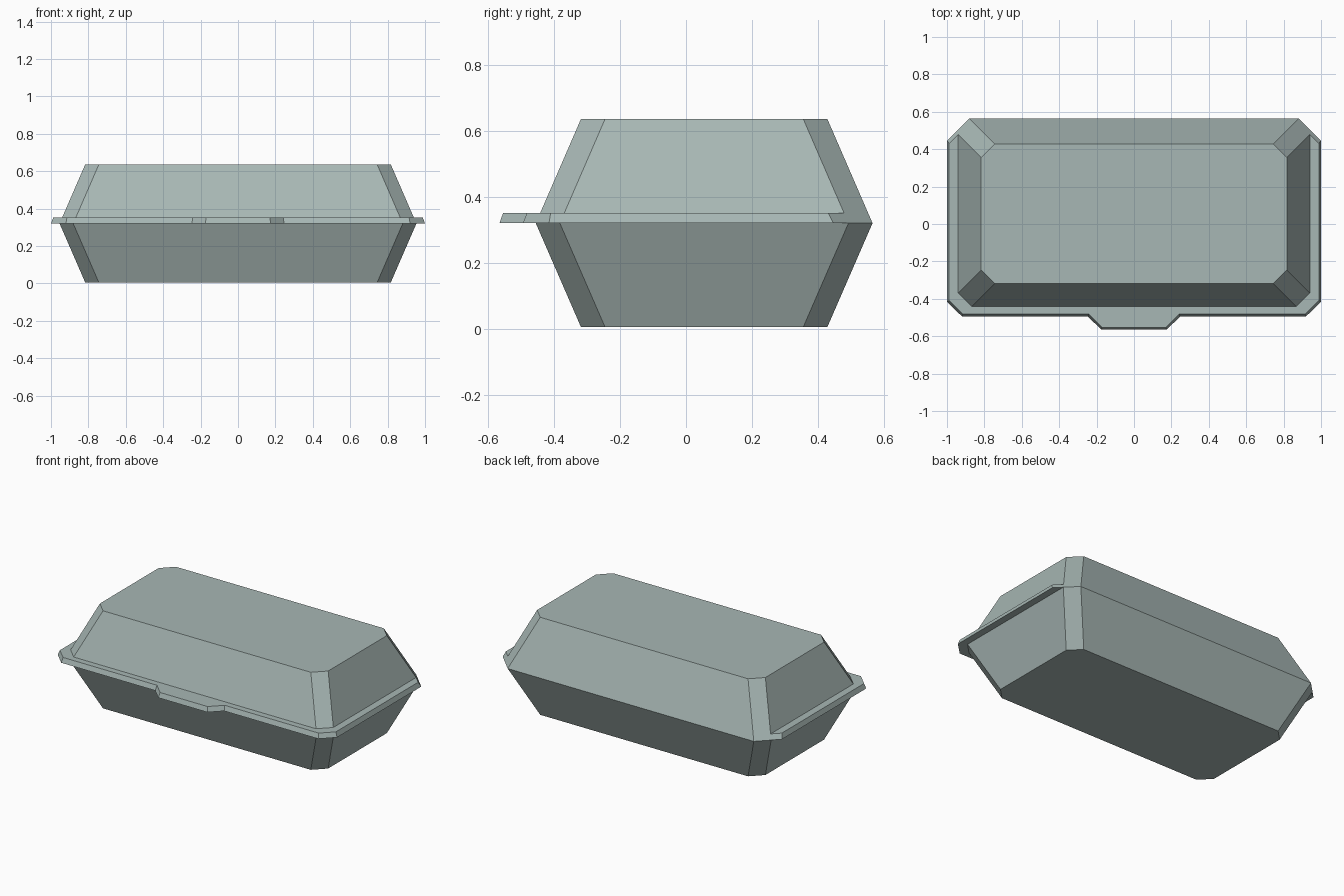
import bpy, bmesh

if "Cube" in bpy.data.objects:
    bpy.data.objects.remove(bpy.data.objects["Cube"])

Z0, ZM, ZF, Z1 = 0.005, 0.320, 0.351, 0.636   # base, seam, flange top, lid top
CY = 0.055                                     # body centre in y
HX, HY, CH = 0.954, 0.51, 0.073                # seam half sizes and corner cut
TAPER = 0.137

# grey-green foam
foam = bpy.data.materials.new("foam")
foam.diffuse_color = (0.39, 0.475, 0.46, 1)
foam.use_nodes = True
foam.node_tree.nodes["Principled BSDF"].inputs["Base Color"].default_value = foam.diffuse_color


def octagon(inset, z):
    """Cut-corner rectangle, running from back right round the front to back left."""
    x, y = HX - inset, HY - inset
    half = [(x - CH, y), (x, y - CH), (x, CH - y), (x - CH, -y)]
    return ([(a, b + CY, z) for a, b in half]
            + [(-a, b + CY, z) for a, b in reversed(half)])


def mirrored(half, z):
    return [(x, y, z) for x, y in half] + [(-x, y, z) for x, y in reversed(half)]


def build(name, faces):
    bm = bmesh.new()
    for pts in faces:
        bm.faces.new([bm.verts.new(p) for p in pts])
    bmesh.ops.remove_doubles(bm, verts=bm.verts, dist=0.0005)
    bmesh.ops.recalc_face_normals(bm, faces=bm.faces)
    mesh = bpy.data.meshes.new(name)
    bm.to_mesh(mesh)
    bm.free()
    # keep the closed end pointing away from the seam
    cap = max(mesh.polygons, key=lambda p: p.area)
    if cap.normal.z * (cap.center.z - ZM) < 0 and abs(cap.center.z - ZM) > 0.002:
        mesh.flip_normals()
    mesh.materials.append(foam)
    obj = bpy.data.objects.new(name, mesh)
    bpy.context.collection.objects.link(obj)
    return obj


def walls(a, b):
    n = len(a)
    return [[a[i], a[(i + 1) % n], b[(i + 1) % n], b[i]] for i in range(n)]


# tray: tapered bottom half
seam = octagon(0, ZM)
base = octagon(TAPER, Z0)
build("tray", walls(base, seam) + [base])

# lid: meets the flange top on three sides and the tray at the back hinge
inset = TAPER * (ZF - ZM) / (Z1 - ZM)
inner = octagon(inset, ZF)
lid_edge = [seam[0]] + inner[1:7] + [seam[7]]
top = octagon(TAPER, Z1)
build("lid", walls(lid_edge, top) + [top])

# flange: bevelled lip with a front tab
end_low = HX + HY + CY - CH - 1.0
end_high = end_low - 2 * inset + 0.012
low = mirrored([(1.0, end_low), (1.0, -0.415), (0.92, -0.494),
                (0.247, -0.494), (0.175, -0.565)], ZM)
high = mirrored([(0.988, end_high), (0.988, -0.41), (0.915, -0.482),
                 (0.242, -0.482), (0.17, -0.554)], ZF)
faces = walls(low, high)[:-1]
for ring, outer in ((inner, high), (seam, low)):
    rim = ring[1:7]
    for i in (0, 1):
        faces.append([rim[i], rim[i + 1], outer[i + 1], outer[i]])
        faces.append([rim[5 - i], rim[4 - i], outer[8 - i], outer[9 - i]])
    faces.append([rim[3], rim[2]] + outer[2:8])
# slanted ends beside the hinge
for k, e in ((1, 0), (6, 9)):
    faces.append([seam[0 if k == 1 else 7], seam[k], low[e], high[e], inner[k]])
build("flange", faces)
